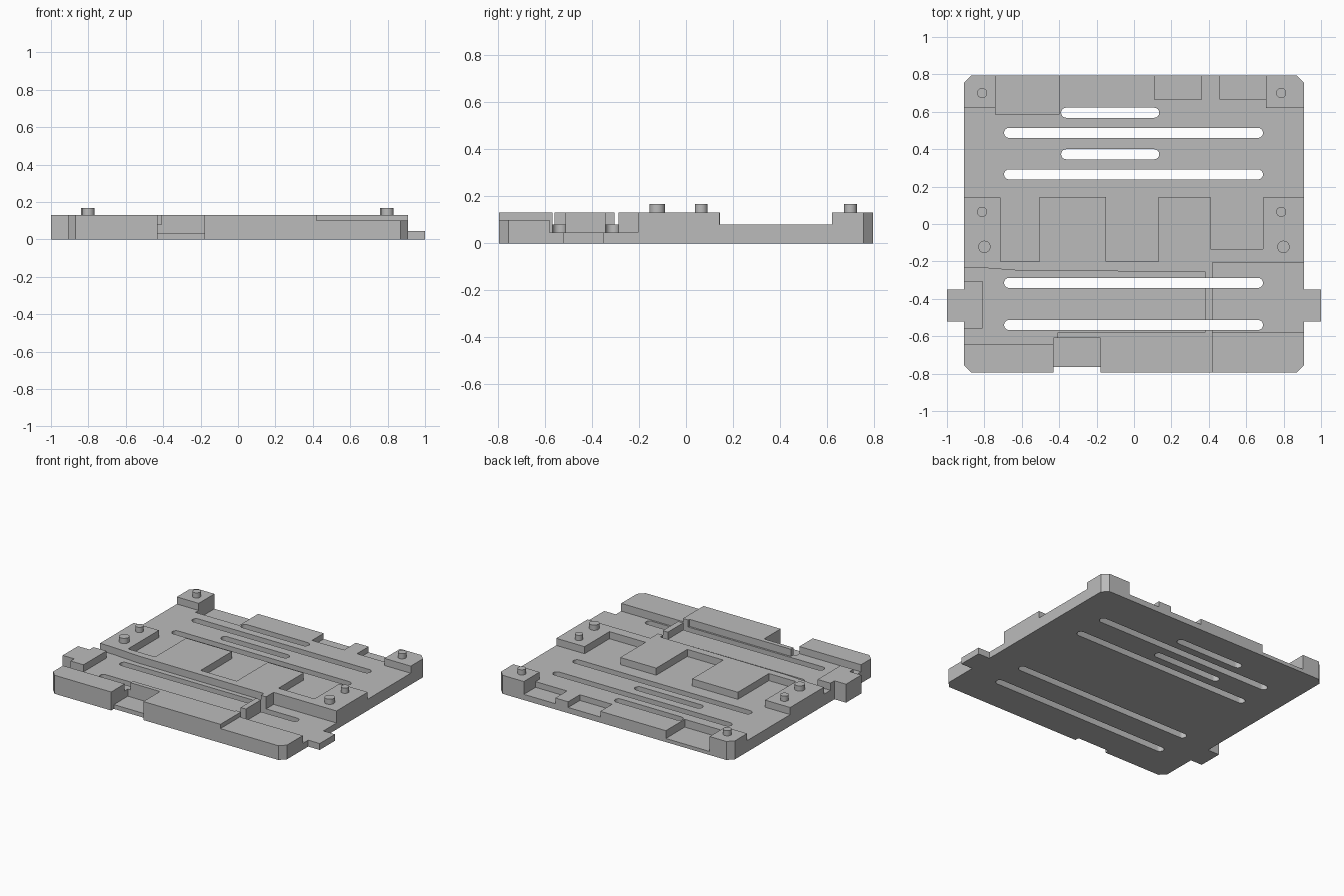
import bpy, bmesh, math
from mathutils import Matrix

cube = bpy.data.objects.get("Cube")
if cube:
    bpy.data.objects.remove(cube, do_unlink=True)

# Single flat colour
grey = bpy.data.materials.new("plain_grey")
grey.use_nodes = True
colour = (0.5, 0.5, 0.5, 1)
grey.diffuse_color = colour
grey.node_tree.nodes["Principled BSDF"].inputs["Base Color"].default_value = colour

TOP, DECK, OVER = 0.13, 0.08, 0.3


def make_object(name, bm):
    bmesh.ops.recalc_face_normals(bm, faces=bm.faces)
    mesh = bpy.data.meshes.new(name)
    bm.to_mesh(mesh)
    bm.free()
    mesh.materials.append(grey)
    obj = bpy.data.objects.new(name, mesh)
    bpy.context.collection.objects.link(obj)
    return obj


def prism(name, outline, low, high):
    """Extrude a closed flat outline between two heights."""
    bm = bmesh.new()
    face = bm.faces.new([bm.verts.new((x, y, low)) for x, y in outline])
    out = bmesh.ops.extrude_face_region(bm, geom=[face])
    verts = [v for v in out["geom"] if isinstance(v, bmesh.types.BMVert)]
    bmesh.ops.translate(bm, verts=verts, vec=(0, 0, high - low))
    return make_object(name, bm)


def rect(x0, x1, y0, y1):
    return [(x0, y0), (x1, y0), (x1, y1), (x0, y1)]


def slot(x0, x1, y, r=0.027, steps=8):
    """Outline of a round-ended slot."""
    pts = []
    for cx, start in ((x1 - r, -math.pi / 2), (x0 + r, math.pi / 2)):
        for i in range(steps + 1):
            a = start + math.pi * i / steps
            pts.append((cx + r * math.cos(a), y + r * math.sin(a)))
    return pts


def carve(body, outline, floor):
    """Cut the outline out of the body, from the floor height upwards."""
    cutter = prism("cutter", outline, floor, OVER)
    cutter.hide_render = True
    mod = body.modifiers.new("carve", 'BOOLEAN')
    mod.operation, mod.solver, mod.object = 'DIFFERENCE', 'EXACT', cutter
    bpy.context.view_layer.update()
    result = bpy.data.meshes.new_from_object(
        body.evaluated_get(bpy.context.evaluated_depsgraph_get()))
    body.modifiers.clear()
    body.data = result
    bpy.data.objects.remove(cutter, do_unlink=True)


# Plate with chamfered corners and a tab on each side
W, F, B, C = 0.91, -0.795, 0.795, 0.04
right_half = [(W - C, F), (W, F + C), (W, -0.52), (1, -0.52),
              (1, -0.35), (W, -0.35), (W, B - C), (W - C, B)]
outline = right_half + [(-x, y) for x, y in reversed(right_half)]
plate = prism("base_plate", outline, 0, TOP)

# Rear deck with toothed front edge, leaving corner pads and side pads
carve(plate, [(-1.1, 0.62), (-0.74, 0.62), (-0.74, 0.9), (0.705, 0.9), (0.705, 0.62),
              (1.1, 0.62), (1.1, 0.142), (0.69, 0.142), (0.69, -0.135), (0.41, -0.135),
              (0.41, 0.145), (0.13, 0.145), (0.13, -0.2), (-0.15, -0.2), (-0.15, 0.145),
              (-0.505, 0.145), (-0.505, -0.2), (-0.715, -0.2), (-0.715, 0.142),
              (-1.1, 0.142)], DECK)

# Front channel, running around the raised side tab
carve(plate, [(-1.1, -0.23), (-0.8, -0.235), (-0.6, -0.25), (0.38, -0.255),
              (0.38, -0.58), (-0.41, -0.58), (-0.41, -0.645), (-0.95, -0.645),
              (-0.95, -0.56), (-0.81, -0.56), (-0.81, -0.305), (-1.1, -0.305)], DECK)

# Lowered front pad, low side channel, front notch and rear recesses
for area, floor in (
        (rect(0.42, 1.1, -0.9, -0.5), 0.10),
        (rect(0.42, 1.1, -0.58, -0.205), 0.045),
        (rect(-0.43, -0.18, -0.9, -0.61), 0.03),
        (rect(-0.43, -0.18, -0.9, -0.765), -0.1),
        (rect(-0.74, -0.40, 0.585, 0.9), 0.025),
        (rect(0.11, 0.36, 0.665, 0.9), 0.04),
        (rect(0.46, 0.705, 0.665, 0.9), 0.04)):
    carve(plate, area, floor)

# Round-ended slots right through the plate
for y in (0.487, 0.265, -0.315, -0.54):
    carve(plate, slot(-0.695, 0.69, y), -0.1)
for y in (0.595, 0.373):
    carve(plate, slot(-0.39, 0.135, y), -0.1)

# Locating pins on the pads
parts = [plate]
for row, y, r in (("rear", 0.7, 0.027), ("middle", 0.065, 0.027), ("front", -0.122, 0.033)):
    for side, x in (("right", -0.812), ("left", 0.787)):
        if row == "front":
            x += 0.012
        bm = bmesh.new()
        bmesh.ops.create_cone(bm, cap_ends=True, segments=24, radius1=r, radius2=r,
                              depth=0.045, matrix=Matrix.Translation((x, y, 0.144)))
        parts.append(make_object(f"{row}_{side}_pin", bm))

# Smooth only the rounded walls
bpy.ops.object.select_all(action='DESELECT')
for obj in parts:
    obj.select_set(True)
bpy.context.view_layer.objects.active = plate
bpy.ops.object.shade_smooth_by_angle(angle=math.radians(30))
